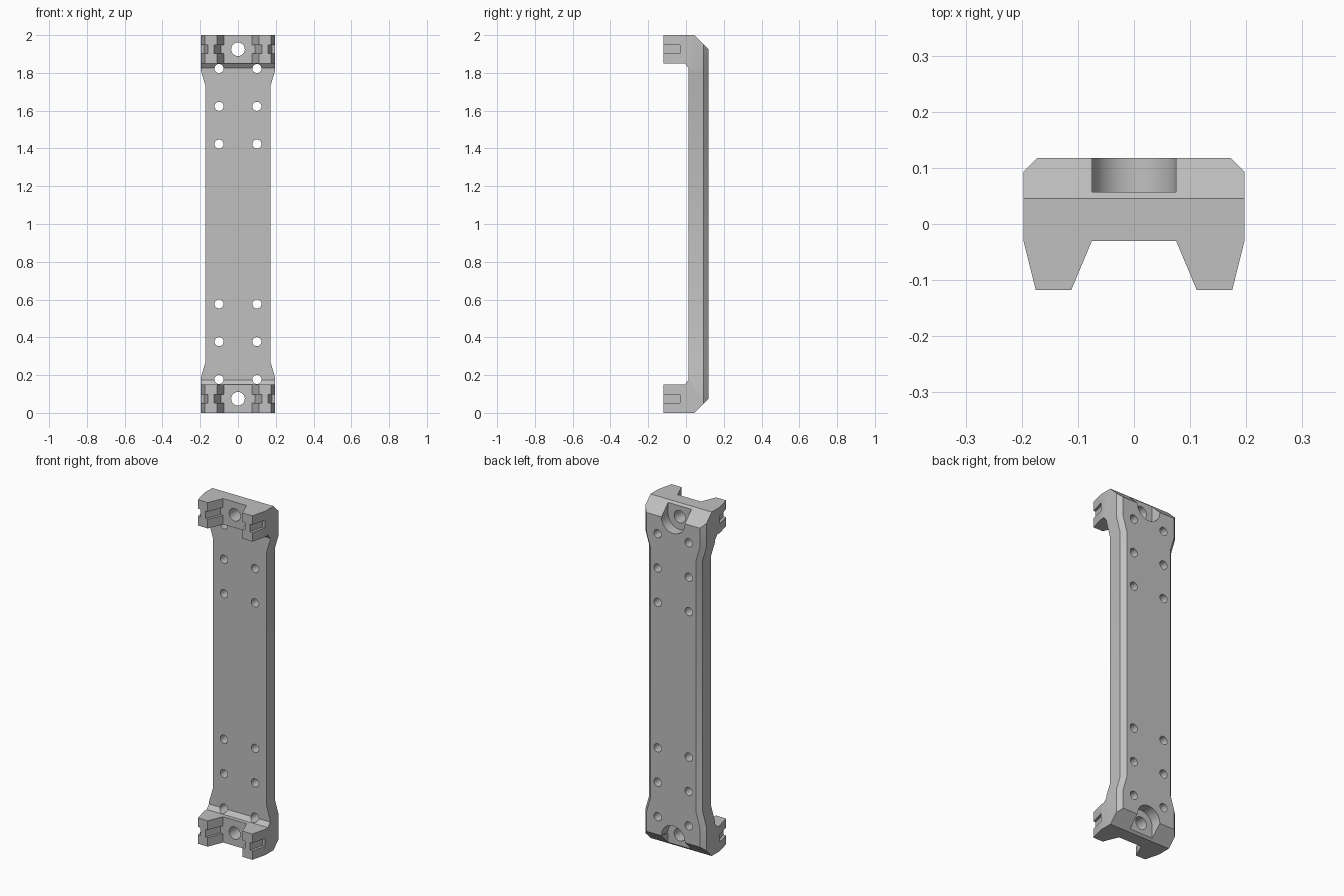
import bpy
import bmesh
from math import radians
from mathutils import Matrix, Vector

cube = bpy.data.objects.get("Cube")
if cube:
    bpy.data.objects.remove(cube, do_unlink=True)

grey = bpy.data.materials.new("plain grey")
grey.use_nodes = True
COLOUR = (0.53, 0.53, 0.53, 1)
grey.diffuse_color = COLOUR
grey.node_tree.nodes["Principled BSDF"].inputs["Base Color"].default_value = COLOUR


def loft(name, rings):
    """Closed solid through a series of matching rings of points."""
    bm = bmesh.new()
    loops = [[bm.verts.new(p) for p in ring] for ring in rings]
    n = len(loops[0])
    for a, b in zip(loops, loops[1:]):
        for i in range(n):
            j = (i + 1) % n
            bm.faces.new((a[i], a[j], b[j], b[i]))
    bm.faces.new(loops[0])
    bm.faces.new(loops[-1])
    return finish(name, bm)


def finish(name, bm):
    bmesh.ops.recalc_face_normals(bm, faces=bm.faces)
    mesh = bpy.data.meshes.new(name)
    bm.to_mesh(mesh)
    bm.free()
    mesh.materials.append(grey)
    obj = bpy.data.objects.new(name, mesh)
    bpy.context.collection.objects.link(obj)
    return obj


def cylinder(name, x, z, radius, y0, y1, sides=32):
    bm = bmesh.new()
    place = Matrix.Translation((x, (y0 + y1) / 2, z)) @ Matrix.Rotation(radians(90), 4, "X")
    bmesh.ops.create_cone(bm, cap_ends=True, segments=sides, radius1=radius,
                          radius2=radius, depth=y1 - y0, matrix=place)
    return finish(name, bm)


def combine(target, tool, operation="DIFFERENCE"):
    mod = target.modifiers.new("cut", "BOOLEAN")
    mod.operation, mod.solver, mod.object = operation, "EXACT", tool
    bpy.context.view_layer.objects.active = target
    bpy.ops.object.modifier_apply(modifier=mod.name)
    bpy.data.objects.remove(tool, do_unlink=True)


# Side profile of the bracket, lower half mirrored to the upper half
half = [(0.118, 0.073), (0.045, 0), (-0.118, 0), (-0.118, 0.15), (-0.006, 0.15), (0.014, 0.175)]
profile = half + [(y, 2 - z) for y, z in reversed(half)]
bracket = loft("bracket", [[(x, y, z) for y, z in profile] for x in (-0.3, 0.3)])


# Plan section with forked legs and chamfered back, narrower at the waist
def section(w, z):
    right = [(w - 0.045, 0.138), (w, 0.093), (w, -0.03), (w - 0.044, -0.206),
             (0.149, -0.206), (0.075, -0.03)]
    if w < 0.19:
        right[3] = (w - 0.02, -0.206)
    return [(x, y, z) for x, y in right] + [(-x, y, z) for x, y in reversed(right)]


steps = [(0.197, -0.1), (0.197, 0.185), (0.172, 0.27)]
steps += [(w, 2 - z) for w, z in reversed(steps)]
combine(bracket, loft("plan", [section(w, z) for w, z in steps]), "INTERSECT")

# Mounting holes through the plate
for x in (-0.1, 0.1):
    for z in (0.177, 0.377, 0.577):
        for height in (z, 2 - z):
            combine(bracket, cylinder("hole", x, height, 0.024, -0.3, 0.3, 24))

for end in (0, 1):
    def flip(z):
        return 2 - z if end else z

    # End bolt hole, round recess and its open slot
    combine(bracket, cylinder("bolt_hole", 0, flip(0.075), 0.036, -0.3, 0.3))
    combine(bracket, cylinder("recess", 0, flip(0.075), 0.075, 0.057, 0.3, 48))
    combine(bracket, loft("slot", [[(x, y, flip(z)) for x, y in
            ((-0.075, 0.057), (0.075, 0.057), (0.075, 0.3), (-0.075, 0.3))]
            for z in (-0.1, 0.075)]))

    # Shallow grooves along the inner and outer faces of each leg
    outer = [(0.181, -0.032), (0.138, -0.206), (0.25, -0.206), (0.25, -0.032)]
    inner = [(0.091, -0.031), (0.164, -0.206), (0.05, -0.206), (0.05, -0.031)]
    for side in (-1, 1):
        for shape in (outer, inner):
            combine(bracket, loft("groove", [[(side * x, max(y, -0.206), flip(z))
                    for x, y in shape] for z in (0.052, 0.097)]))

# Smooth hole walls with sharp edges elsewhere
bpy.ops.object.select_all(action="DESELECT")
bracket.select_set(True)
bpy.context.view_layer.objects.active = bracket
bpy.ops.object.shade_smooth_by_angle(angle=radians(20))
